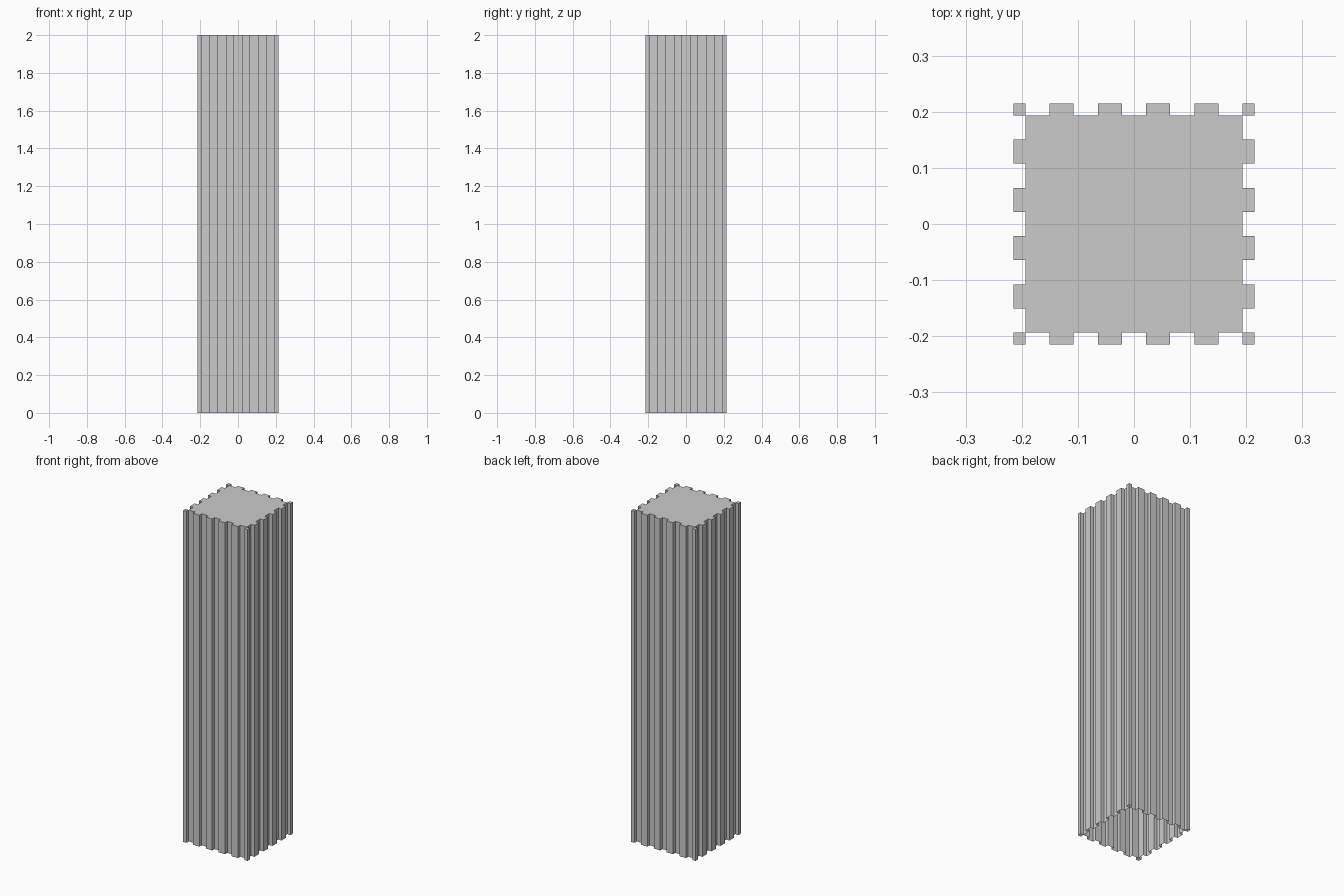
import bpy, bmesh
from mathutils import Matrix, Vector

if "Cube" in bpy.data.objects:
    bpy.data.objects.remove(bpy.data.objects["Cube"])

H = 2.0          # column height
W = 0.043        # ridge and groove width
R = 5 * W        # outer half width
C = R - W / 2    # core half width

# Zigzag outline of one side: half corner, grooves, four ridges, half corner
side = [(-R, -R), (-C, -R)]
x = -C
for i in range(4):
    side += [(x, -C), (x + W, -C), (x + W, -R), (x + 2 * W, -R)]
    x += 2 * W
side += [(x, -C), (C, -C), (C, -R), (R, -R)]

bm = bmesh.new()


def face(points):
    bm.faces.new([bm.verts.new(p) for p in points])


def cap(x0, x1, y0, y1, rot):
    face([rot @ Vector((a, b, H)) for a, b in ((x0, y0), (x1, y0), (x1, y1), (x0, y1))])


for k in range(4):
    rot = Matrix.Rotation(k * 1.5707963267948966, 3, 'Z')
    # fluted wall, open at the bottom
    for (ax, ay), (bx, by) in zip(side, side[1:]):
        face([rot @ Vector(p) for p in ((ax, ay, 0), (bx, by, 0), (bx, by, H), (ax, ay, H))])
    # tops of the corner post and ridges
    cap(-R, -C, -R, -C, rot)
    for i in range(4):
        x0 = -C + W + 2 * W * i
        cap(x0, x0 + W, -R, -C, rot)

# top of the core
cap(-C, C, -C, C, Matrix.Identity(3))
bmesh.ops.remove_doubles(bm, verts=bm.verts, dist=1e-5)

mesh = bpy.data.meshes.new("fluted_column")
bm.to_mesh(mesh)
bm.free()
column = bpy.data.objects.new("fluted_column", mesh)
bpy.context.collection.objects.link(column)
